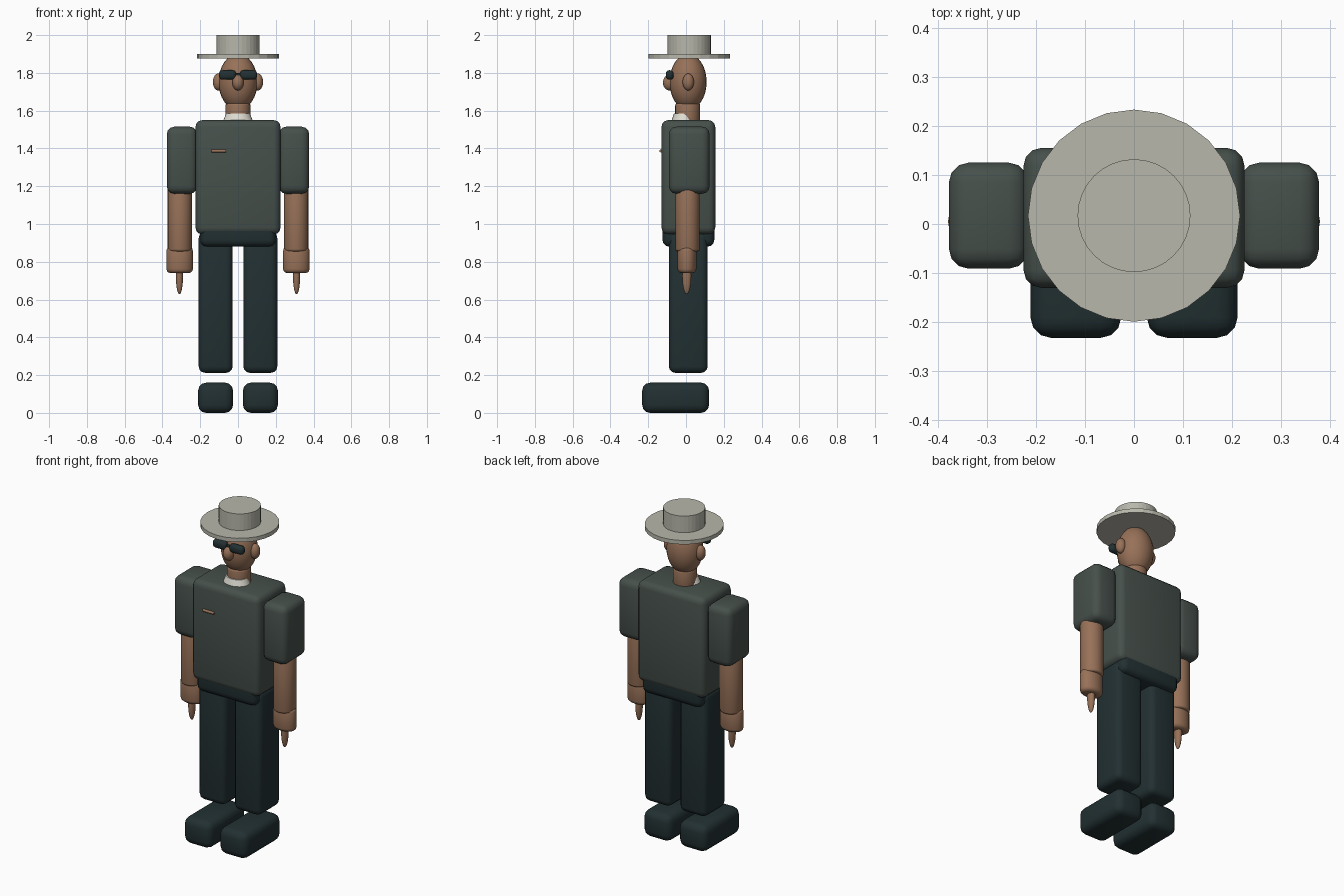
import bpy, math

if "Cube" in bpy.data.objects:
    bpy.data.objects.remove(bpy.data.objects["Cube"])


def material(name, rgb):
    # sRGB 0-255 to linear
    m = bpy.data.materials.new(name)
    m.diffuse_color = [((c / 255 + 0.055) / 1.055) ** 2.4 for c in rgb] + [1]
    m.use_nodes = True
    m.node_tree.nodes["Principled BSDF"].inputs["Base Color"].default_value = m.diffuse_color
    return m


SKIN = material("brown skin", (151, 113, 88))
SHIRT = material("grey green shirt", (70, 80, 75))
TROUSERS = material("dark trousers", (34, 48, 50))
HAT = material("pale grey hat", (184, 183, 171))
COLLAR = material("cream collar", (222, 220, 210))


def finish(name, mat, bevel=0, segments=3, angle=40):
    o = bpy.context.object
    o.name = name
    o.data.materials.append(mat)
    bpy.ops.object.transform_apply(location=False, rotation=True, scale=True)
    if bevel:
        b = o.modifiers.new("rounding", "BEVEL")
        b.width, b.segments = bevel, segments
        b.limit_method = "ANGLE"
        b.angle_limit = math.radians(50)
        bpy.ops.object.modifier_apply(modifier="rounding")
    if angle:
        bpy.ops.object.shade_smooth_by_angle(angle=math.radians(angle))
    return o


def box(name, mat, x, y, z, bevel, segments=3):
    # x, y, z are (low, high) ranges
    r = (x, y, z)
    bpy.ops.mesh.primitive_cube_add(size=1, location=[(a + b) / 2 for a, b in r])
    bpy.context.object.scale = [b - a for a, b in r]
    return finish(name, mat, bevel, segments)


def ball(name, mat, loc, radii):
    bpy.ops.mesh.primitive_uv_sphere_add(segments=24, ring_count=16, location=loc)
    bpy.context.object.scale = radii
    return finish(name, mat, angle=60)


def tube(name, mat, x, y, z, rx, ry, top=1, sides=24, bevel=0, angle=40):
    # upright elliptical cylinder or cone between heights z
    bpy.ops.mesh.primitive_cone_add(vertices=sides, radius1=1, radius2=top, depth=1,
                                    location=(x, y, (z[0] + z[1]) / 2))
    bpy.context.object.scale = (rx, ry, z[1] - z[0])
    return finish(name, mat, bevel, angle=angle)


# Body
box("torso", SHIRT, (-0.225, 0.225), (-0.13, 0.155), (0.945, 1.55), 0.036)
box("pelvis", TROUSERS, (-0.2, 0.2), (-0.125, 0.15), (0.88, 1.05), 0.036)
bpy.ops.mesh.primitive_cylinder_add(vertices=12, radius=0.008, depth=0.075,
                                    location=(-0.102, -0.133, 1.387),
                                    rotation=(0, math.pi / 2, 0))
finish("chest_bar", SKIN)

# Limbs on both sides
for side, s in (("left", 1), ("right", -1)):
    def span(a, b):
        return tuple(sorted((s * a, s * b)))
    box(side + "_sleeve", SHIRT, span(0.215, 0.377), (-0.091, 0.125), (1.16, 1.515), 0.04)
    tube(side + "_forearm", SKIN, s * 0.308, 0.008, (0.855, 1.2), 0.064, 0.064, bevel=0.012)
    tube(side + "_hand", SKIN, s * 0.309, 0.005, (0.74, 0.88), 0.07, 0.05, bevel=0.022)
    ball(side + "_finger", SKIN, (s * 0.31, 0.004, 0.725), (0.019, 0.024, 0.097))
    box(side + "_trouser_leg", TROUSERS, span(0.028, 0.208), (-0.091, 0.115), (0.212, 0.96), 0.034)
    box(side + "_shoe", TROUSERS, span(0.026, 0.211), (-0.232, 0.122), (0, 0.16), 0.042)
    # Ears and dark lenses
    ball(side + "_ear", SKIN, (s * 0.105, 0.012, 1.752), (0.028, 0.03, 0.045))
    box(side + "_lens", TROUSERS, span(0.01, 0.101), (-0.107, -0.066), (1.764, 1.814), 0.018)

# Head
ball("head", SKIN, (0, 0.011, 1.752), (0.103, 0.098, 0.148))
ball("nose", SKIN, (0, -0.088, 1.749), (0.03, 0.034, 0.042))
box("glasses_bridge", TROUSERS, (-0.02, 0.02), (-0.096, -0.08), (1.785, 1.8), 0.004, 1)
tube("neck", SKIN, 0, 0.009, (1.53, 1.64), 0.066, 0.066, bevel=0.012)
tube("collar", COLLAR, 0, -0.012, (1.53, 1.585), 0.085, 0.07, top=0.74)

# Hat
tube("hat_brim", HAT, 0, 0.017, (1.876, 1.9), 0.216, 0.216, sides=24, angle=0)
tube("hat_crown", HAT, 0, 0.017, (1.895, 2.0), 0.115, 0.115, sides=32, angle=0)
